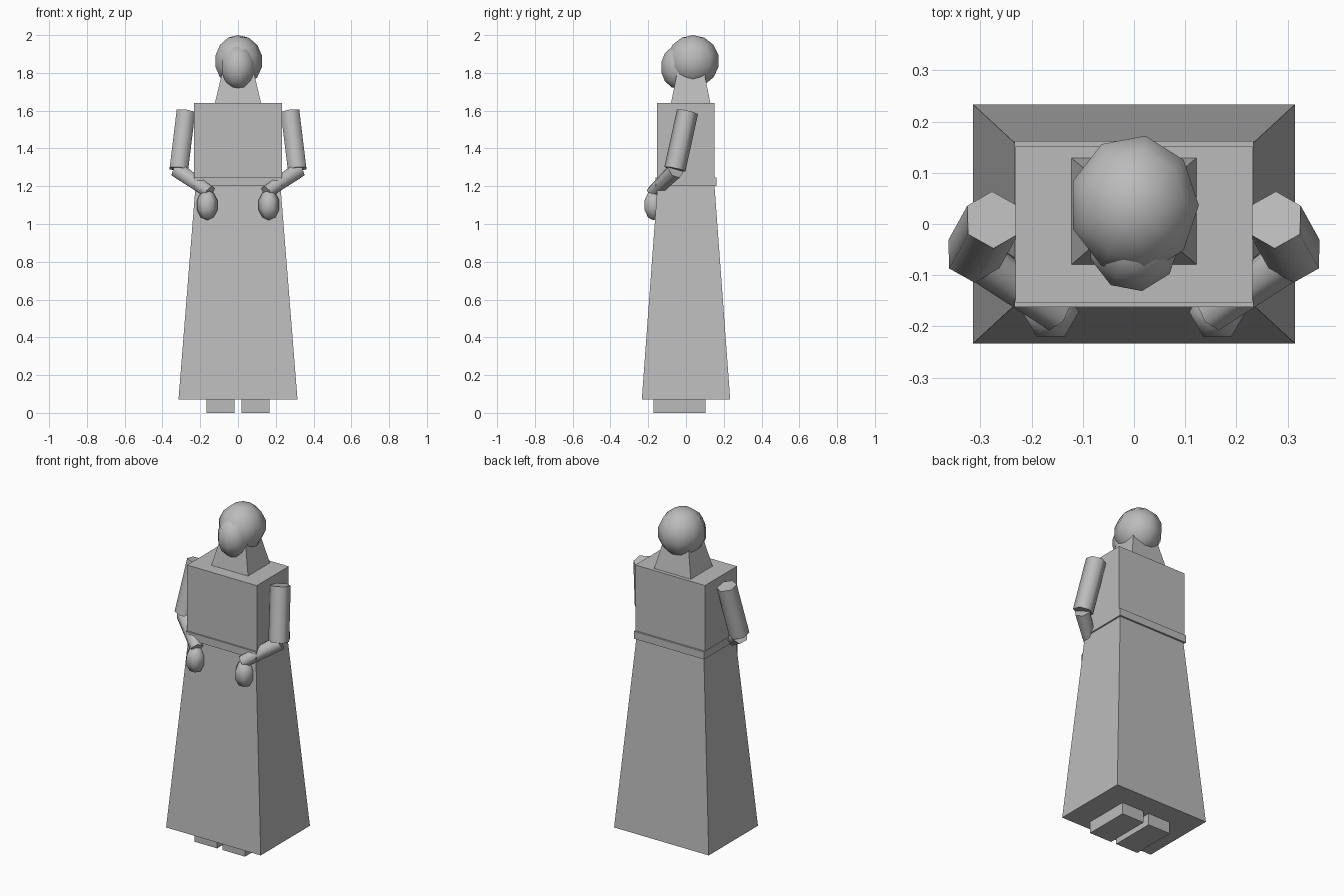
import bpy, bmesh, math
from mathutils import Matrix, Vector

if "Cube" in bpy.data.objects:
    bpy.data.objects.remove(bpy.data.objects["Cube"])

grey = bpy.data.materials.new("plain_grey")
grey.diffuse_color = (0.5, 0.5, 0.5, 1)
grey.use_nodes = True
grey.node_tree.nodes["Principled BSDF"].inputs["Base Color"].default_value = grey.diffuse_color


def finish(name, bm, smooth=False):
    bmesh.ops.recalc_face_normals(bm, faces=bm.faces)
    mesh = bpy.data.meshes.new(name)
    bm.to_mesh(mesh)
    bm.free()
    mesh.materials.append(grey)
    obj = bpy.data.objects.new(name, mesh)
    bpy.context.collection.objects.link(obj)
    if smooth:
        bpy.ops.object.select_all(action='DESELECT')
        obj.select_set(True)
        bpy.context.view_layer.objects.active = obj
        bpy.ops.object.shade_smooth_by_angle(angle=math.radians(65))
    return obj


def block(name, cx, cy, z0, z1, bottom, top=None):
    """Box with half sizes at the bottom and top, so it can taper."""
    top = top or bottom
    bm = bmesh.new()
    bmesh.ops.create_cube(bm, size=2)
    for v in bm.verts:
        hx, hy = top if v.co.z > 0 else bottom
        v.co = (cx + v.co.x * hx, cy + v.co.y * hy, z1 if v.co.z > 0 else z0)
    finish(name, bm)


def ball(name, centre, radii, segments, rings):
    """Low-poly ellipsoid with a column of vertices facing +x."""
    bm = bmesh.new()
    bmesh.ops.create_uvsphere(bm, u_segments=segments, v_segments=rings, radius=1)
    v = next(v for v in bm.verts if v.co.xy.length > 0.1)
    turn = Matrix.Rotation(-math.atan2(v.co.y, v.co.x), 4, 'Z')
    bm.transform(Matrix.Translation(centre) @ Matrix.Diagonal((*radii, 1)) @ turn)
    finish(name, bm, True)


def limb(name, start, end, r0, r1):
    """Six-sided tube between two points."""
    start, end = Vector(start), Vector(end)
    z = (end - start).normalized()
    x = Vector((0, 1, 0)).cross(z).normalized()
    y = z.cross(x)
    rot = Matrix((x, y, z)).transposed().to_4x4()
    bm = bmesh.new()
    bmesh.ops.create_cone(bm, cap_ends=True, segments=6, radius1=r0, radius2=r1,
                          depth=(end - start).length)
    bm.transform(Matrix.Translation((start + end) / 2) @ rot)
    finish(name, bm, True)


# Dress
block("skirt", 0, 0, 0.07, 1.2, (0.315, 0.234), (0.225, 0.151))
block("belt", 0, 0, 1.2, 1.245, (0.234, 0.162))
block("bodice", 0, -0.001, 1.2, 1.64, (0.232, 0.152))

# Head, hair and the tapered fall of hair around the neck
block("neck_hair", 0, 0.025, 1.64, 1.84, (0.122, 0.104), (0.075, 0.064))
ball("hair", (0, 0.037, 1.862), (0.13, 0.141, 0.138), 9, 7)
ball("face", (0, -0.035, 1.83), (0.093, 0.1, 0.117), 9, 7)

# Feet, arms and hands on both sides
for s, side in ((-1, "left"), (1, "right")):
    block(f"foot_{side}", s * 0.093, -0.035, 0, 0.07, (0.075, 0.138))
    limb(f"upper_arm_{side}", (s * 0.276, 0.008, 1.594), (s * 0.313, -0.059, 1.29), 0.057, 0.057)
    limb(f"forearm_{side}", (s * 0.32, -0.055, 1.285), (s * 0.15, -0.175, 1.168), 0.047, 0.038)
    ball(f"hand_{side}", (s * 0.163, -0.172, 1.1), (0.058, 0.058, 0.08), 6, 5)
